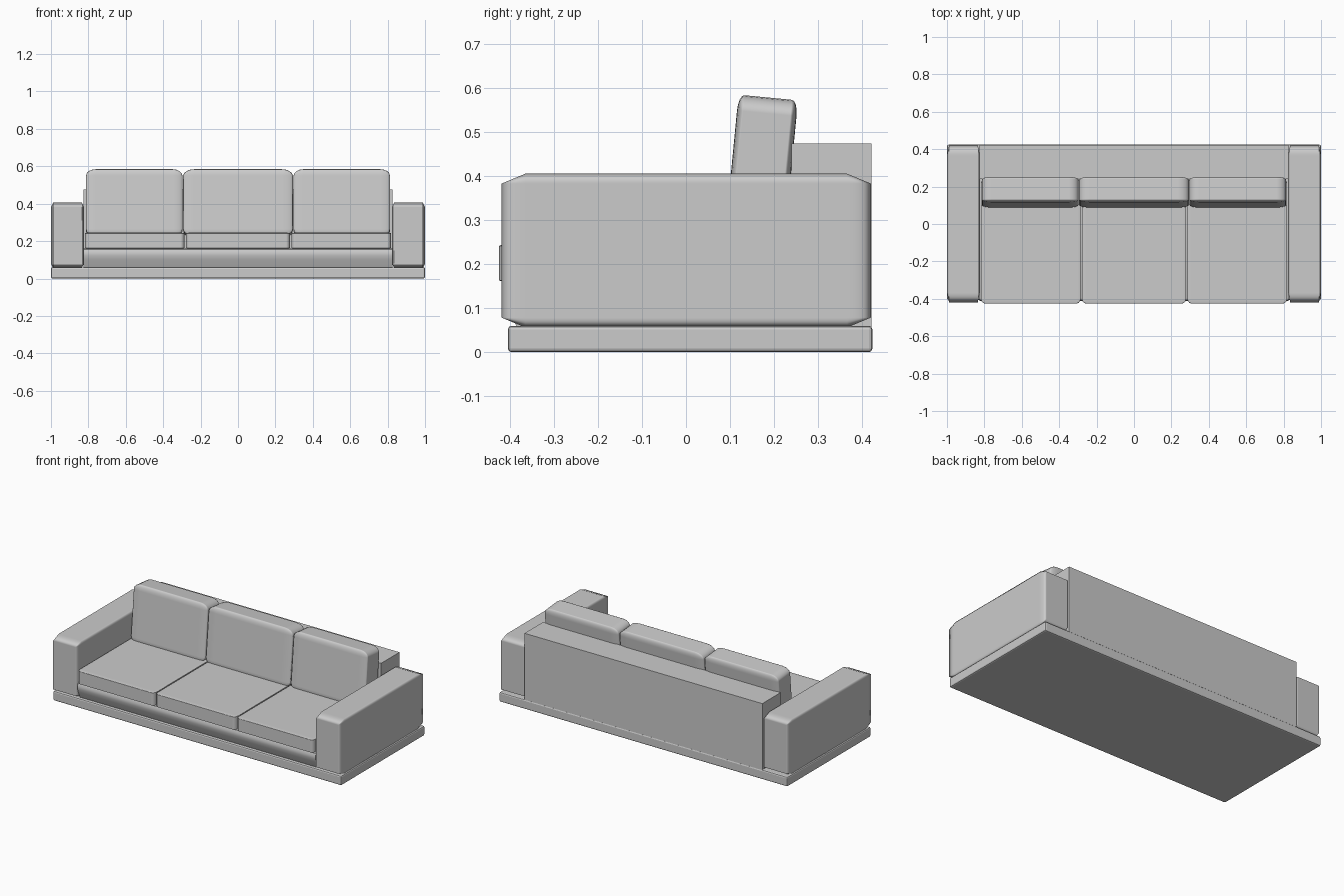
import bpy
import bmesh
import math

cube = bpy.data.objects.get("Cube")
if cube:
    bpy.data.objects.remove(cube, do_unlink=True)


def finish(name, bm):
    mesh = bpy.data.meshes.new(name)
    bm.to_mesh(mesh)
    bm.free()
    obj = bpy.data.objects.new(name, mesh)
    bpy.context.collection.objects.link(obj)
    return obj


def box(name, low, high, bevel=0.0, segments=3, tilt=0.0):
    """Unit cube stretched between two corners; its bevel stretches with it."""
    bm = bmesh.new()
    bmesh.ops.create_cube(bm, size=1)
    for face in bm.faces:
        face.smooth = bevel > 0
    obj = finish(name, bm)
    obj.location = [(a + b) / 2 for a, b in zip(low, high)]
    obj.scale = [b - a for a, b in zip(low, high)]
    obj.rotation_euler.x = math.radians(tilt)
    if bevel:
        mod = obj.modifiers.new("Soft edges", "BEVEL")
        mod.width = bevel
        mod.segments = segments
        mod.harden_normals = True
    return obj


def extrude_x(name, profile, half_width):
    bm = bmesh.new()
    face = bm.faces.new([bm.verts.new((-half_width, y, z)) for y, z in profile])
    side = bmesh.ops.extrude_face_region(bm, geom=[face])["geom"]
    verts = [v for v in side if isinstance(v, bmesh.types.BMVert)]
    bmesh.ops.translate(bm, verts=verts, vec=(2 * half_width, 0, 0))
    bmesh.ops.recalc_face_normals(bm, faces=bm.faces)
    return finish(name, bm)


# Plinth and backrest
plinth = box("plinth", (-1, -0.405, 0), (1, 0.424, 0.06))
edge = plinth.modifiers.new("Soft edges", "BEVEL")
plinth.data.transform(plinth.matrix_basis.Diagonal((*plinth.scale, 1)))
plinth.scale = (1, 1, 1)
edge.width = 0.008
edge.segments = 2
box("backrest", (-0.825, 0.24, 0.058), (0.825, 0.422, 0.475))

# Seat frame with a rounded front rail
rail = [(0.24, 0.058), (0.24, 0.162), (-0.395, 0.162), (-0.406, 0.155),
        (-0.412, 0.14), (-0.411, 0.122), (-0.404, 0.1), (-0.385, 0.058)]
frame = extrude_x("seat_frame", rail, 0.826)
bpy.context.view_layer.objects.active = frame
frame.select_set(True)
bpy.ops.object.shade_smooth_by_angle(angle=math.radians(35))

# Arms
for side, x0, x1 in (("right", -1, -0.824), ("left", 0.824, 1)):
    box(side + "_arm", (x0, -0.42, 0.056), (x1, 0.421, 0.406), 0.065, 1)

# Seat and back cushions
seat_edges = (-0.822, -0.282, 0.282, 0.822)
back_edges = (-0.815, -0.295, 0.295, 0.815)
for i, place in enumerate(("right", "middle", "left")):
    box(place + "_seat_cushion", (seat_edges[i] + 0.003, -0.425, 0.16),
        (seat_edges[i + 1] - 0.003, 0.24, 0.245), 0.04)
    box(place + "_back_cushion", (back_edges[i] + 0.002, 0.102, 0.222),
        (back_edges[i + 1] - 0.002, 0.238, 0.58), 0.1, 4, -5.5)
